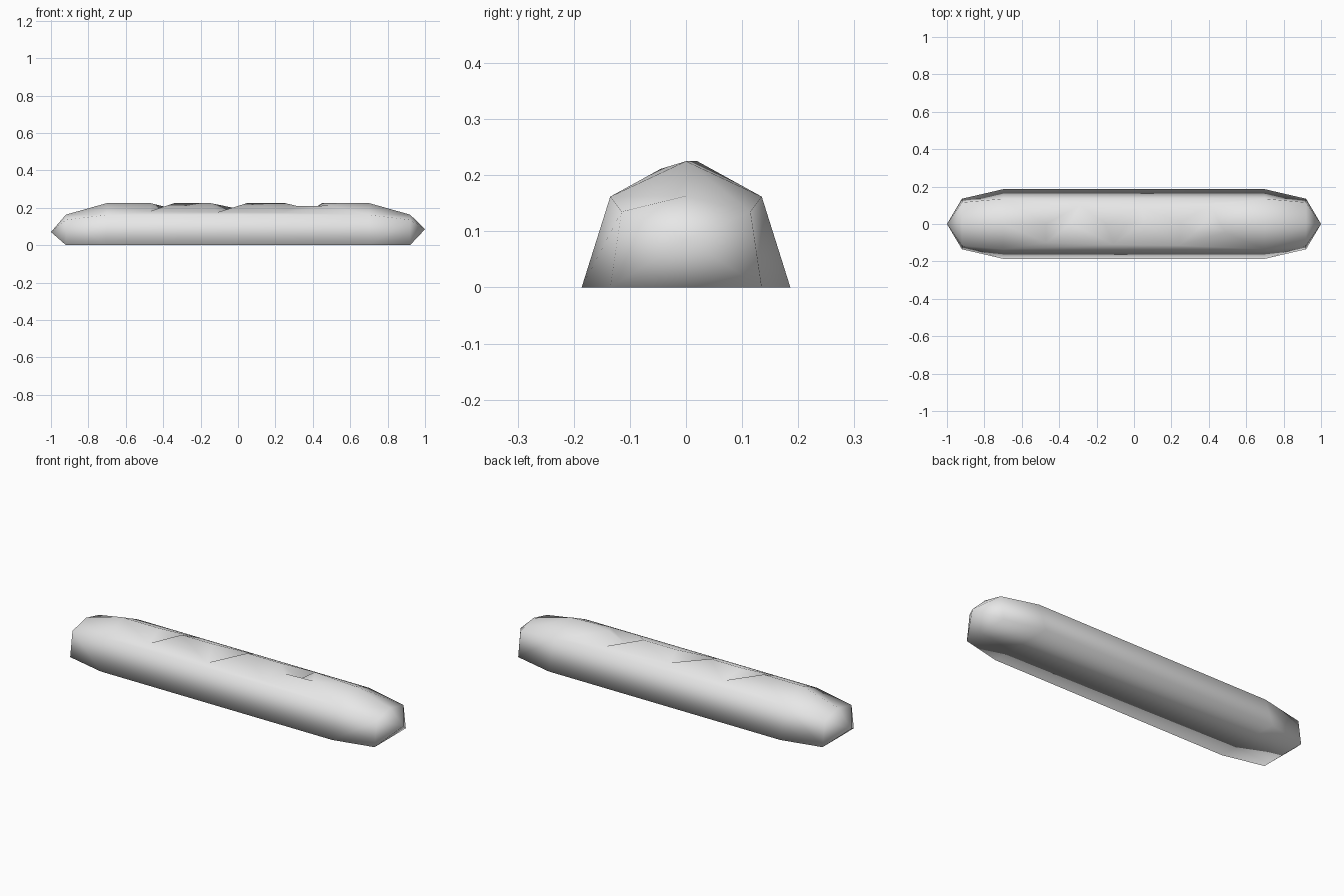
import bpy
import bmesh
from mathutils import Vector
from mathutils.geometry import delaunay_2d_cdt

cube = bpy.data.objects.get("Cube")
if cube:
    bpy.data.objects.remove(cube)

# Crust colour
crust = bpy.data.materials.new("pale_grey_crust")
crust.use_nodes = True
grey = (0.8, 0.8, 0.8, 1)
crust.diffuse_color = grey
crust.node_tree.nodes["Principled BSDF"].inputs["Base Color"].default_value = grey

BODY_X, END_X = 0.70, 0.92
SHOULDER, PEAK = 0.135, 0.225


def roof_height(y):
    """Height of the sloping top of the loaf."""
    return PEAK - 0.55 * max(0, abs(y) - 0.02)


def section(bm, x, base, shoulder, shoulder_z, peak):
    """Five-sided cross-section of the loaf."""
    points = [(-base, 0), (-shoulder, shoulder_z), (0, peak),
              (shoulder, shoulder_z), (base, 0)]
    return [bm.verts.new((x, y, z)) for y, z in points]


def bridge(bm, a, b, sides):
    for i in sides:
        j = (i + 1) % len(a)
        bm.faces.new((a[i], a[j], b[j], b[i]))


bm = bmesh.new()
bodies = []

# Tapered ends, each closed to a point
for side, tip_z in ((-1, 0.07), (1, 0.085)):
    body = section(bm, side * BODY_X, 0.186, SHOULDER, roof_height(SHOULDER), PEAK)
    end = section(bm, side * END_X, 0.135, 0.115, 0.135, 0.163)
    bridge(bm, body, end, range(5))
    tip = bm.verts.new((side, 0, tip_z))
    for i in range(5):
        bm.faces.new((end[i], end[(i + 1) % 5], tip))
    bodies.append(body)

# Side walls and underside of the middle
bridge(bm, bodies[0], bodies[1], (0, 3, 4))

# Slashes across the top: outline, floor point
slashes = [
    ([(-0.47, 0), (-0.47, -0.10), (-0.34, 0), (-0.29, 0.10)], (-0.39, 0)),
    ([(-0.15, 0), (-0.11, -0.11), (0.05, 0.01), (0.04, 0.09)], (-0.04, 0)),
    ([(0.25, 0.01), (0.32, -0.05), (0.24, -0.115), (0.49, -0.045),
      (0.45, 0.02), (0.415, 0.10)], (0.37, 0)),
]
FLOOR_Z = 0.172

# Roof outline, ridge and slashes, joined into one triangulated top
points = [(-BODY_X, -SHOULDER), (BODY_X, -SHOULDER), (BODY_X, 0),
          (BODY_X, SHOULDER), (-BODY_X, SHOULDER), (-BODY_X, 0)]
edges = [(i, (i + 1) % 6) for i in range(6)]
floors = []
ridge_start = 5
for outline, floor in slashes:
    first, n = len(points), len(outline)
    points += outline
    edges += [(first + i, first + (i + 1) % n) for i in range(n)]
    edges.append((ridge_start, first))
    ridge_start = first + (4 if n == 6 else 2)
    floors.append(len(points))
    points.append(floor)
edges.append((ridge_start, 2))

flat = delaunay_2d_cdt([Vector(p) for p in points], edges, [], 1, 1e-5)
verts, faces, sources = flat[0], flat[2], flat[3]
top = []
for v, source in zip(verts, sources):
    sunk = any(i in floors for i in source)
    top.append(bm.verts.new((v.x, v.y, FLOOR_Z if sunk else roof_height(v.y))))
for face in faces:
    bm.faces.new([top[i] for i in face])

bmesh.ops.remove_doubles(bm, verts=bm.verts[:], dist=0.0005)
bmesh.ops.recalc_face_normals(bm, faces=bm.faces[:])
for face in bm.faces:
    face.smooth = True

mesh = bpy.data.meshes.new("bread_loaf")
bm.to_mesh(mesh)
bm.free()
mesh.materials.append(crust)
loaf = bpy.data.objects.new("bread_loaf", mesh)
bpy.context.collection.objects.link(loaf)
